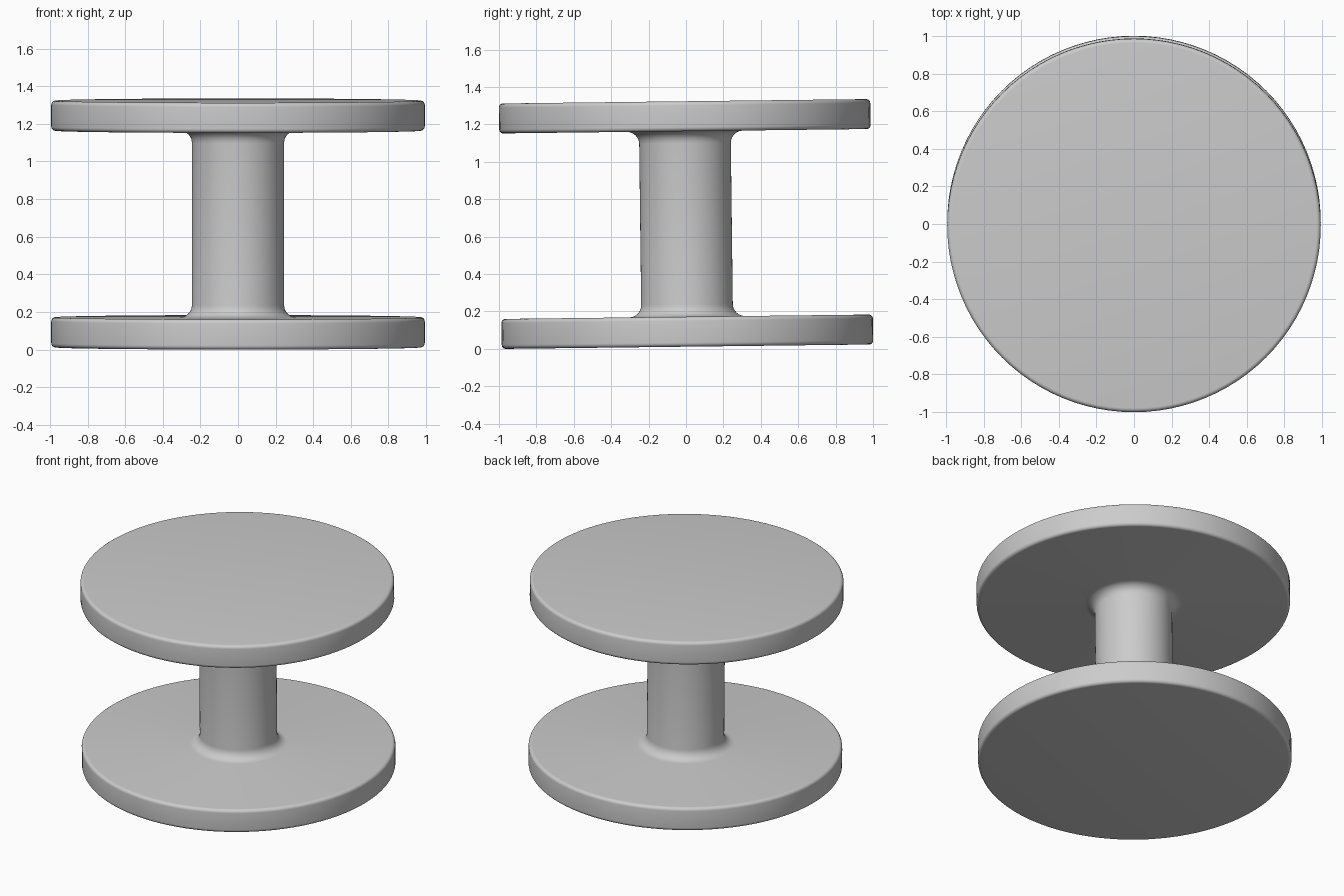
import bpy
import bmesh
from math import radians, sin, cos, pi
from mathutils import Matrix, Vector

cube = bpy.data.objects.get("Cube")
if cube:
    bpy.data.objects.remove(cube, do_unlink=True)

HALF_HEIGHT = 0.656    # centre to outer disc face
THICKNESS = 0.16
DISC_RADIUS = 0.993
STEM_RADIUS = 0.245
EDGE = 0.022           # rounding of the disc rims
FILLET = 0.065         # blend from stem to disc
TILT = 0.012           # slight lean about x
SIDES = 96

grey = bpy.data.materials.new("plain_grey")
grey.use_nodes = True
colour = (0.6, 0.6, 0.6, 1)
grey.diffuse_color = colour
grey.node_tree.nodes["Principled BSDF"].inputs["Base Color"].default_value = colour


def arc(r, z, radius, start, end, steps=6):
    """Points (radius, height) along an arc, angles in degrees."""
    angles = [radians(start + (end - start) * i / steps) for i in range(steps + 1)]
    return [(r + radius * cos(a), z + radius * sin(a)) for a in angles]


# Upper half of the profile, from the top centre down to the stem
inner = HALF_HEIGHT - THICKNESS
rim = DISC_RADIUS - EDGE
upper = [(0, HALF_HEIGHT)]
upper += arc(rim, HALF_HEIGHT - EDGE, EDGE, 90, 0)
upper += arc(rim, inner + EDGE, EDGE, 0, -90)
upper += arc(STEM_RADIUS + FILLET, inner - FILLET, FILLET, 90, 180)
profile = upper + [(r, -z) for r, z in reversed(upper)]

# Spin the profile into one continuous double-disc body
bm = bmesh.new()
verts = [bm.verts.new((r, 0, z)) for r, z in profile]
edges = [bm.edges.new(pair) for pair in zip(verts, verts[1:])]
bmesh.ops.spin(bm, geom=verts + edges, cent=(0, 0, 0), axis=(0, 0, 1),
               angle=2 * pi, steps=SIDES, use_duplicate=False)
bmesh.ops.remove_doubles(bm, verts=bm.verts, dist=0.0001)
bmesh.ops.recalc_face_normals(bm, faces=bm.faces)

# Lean it slightly and rest it on the ground
bmesh.ops.transform(bm, matrix=Matrix.Rotation(TILT, 4, "X"), verts=bm.verts)
lowest = min(v.co.z for v in bm.verts)
bmesh.ops.translate(bm, vec=Vector((0, 0, -lowest)), verts=bm.verts)

mesh = bpy.data.meshes.new("double_disc_knob")
bm.to_mesh(mesh)
bm.free()
mesh.materials.append(grey)
knob = bpy.data.objects.new("double_disc_knob", mesh)
bpy.context.collection.objects.link(knob)

bpy.context.view_layer.objects.active = knob
knob.select_set(True)
bpy.ops.object.shade_smooth_by_angle(angle=radians(40))
